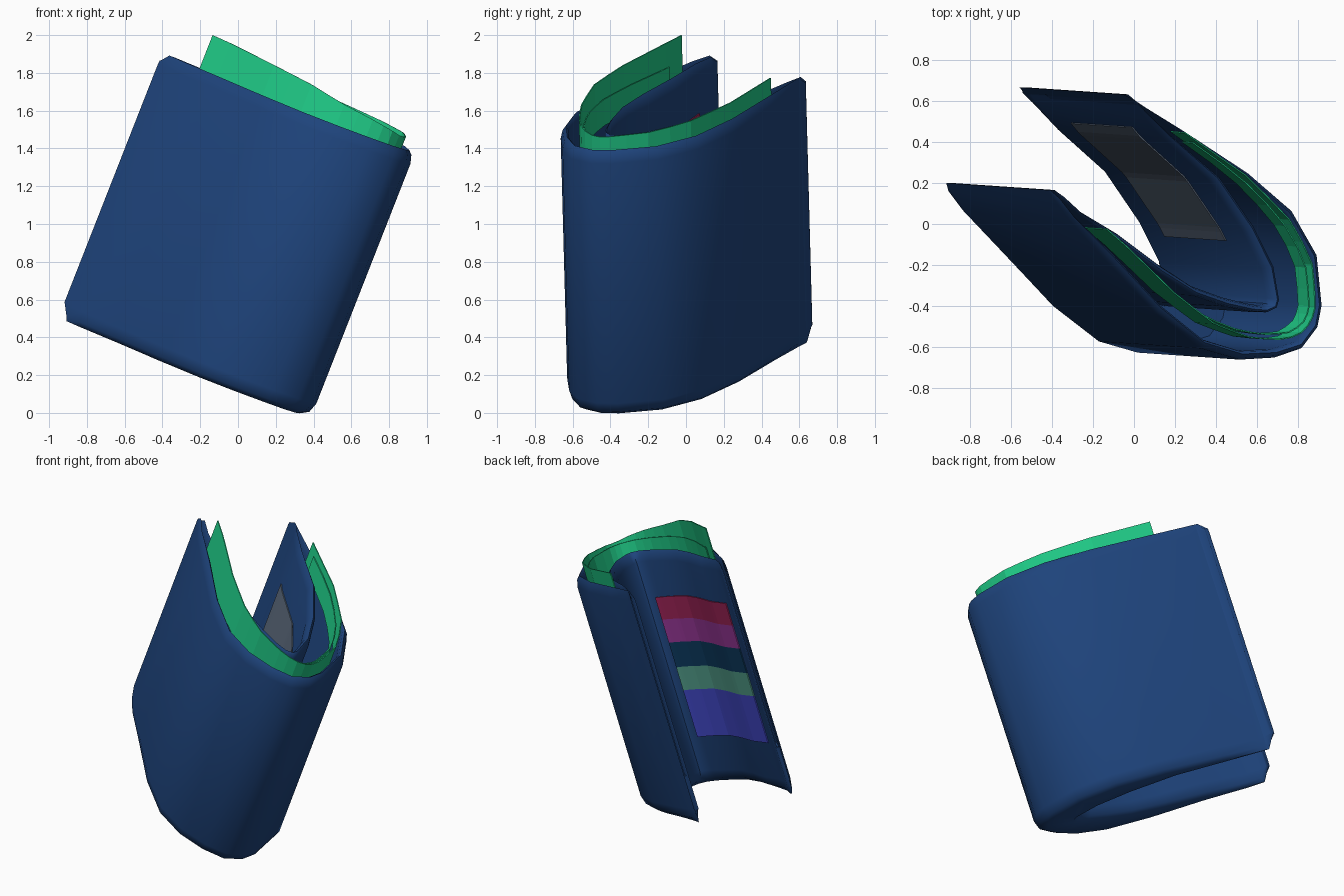
import bpy, bmesh, math
from mathutils import Vector

if "Cube" in bpy.data.objects:
    bpy.data.objects.remove(bpy.data.objects["Cube"])

U = Vector((0.365, -0.025, 0.93))   # wallet's leaning height direction
L = 1.51                            # wallet height along U

# Folded cross-section at the rim: outer skin and inner skin, as seen from above
OUTER = [(-.40, .165), (-.30, .025), (-.12, -.175), (.13, -.44), (.35, -.61), (.54, -.665),
         (.71, -.655), (.84, -.61), (.915, -.51), (.937, -.40), (.912, -.15), (.79, .065),
         (.575, .25), (.26, .455), (.05, .58), (-.045, .633)]
INNER = [(-.37, .165), (-.25, .06), (-.06, -.05), (.14, -.20), (.30, -.305), (.45, -.36),
         (.57, -.39), (.63, -.40), (.665, -.39), (.672, -.365), (.645, -.22), (.55, -.03),
         (.38, .22), (.16, .42), (.06, .54), (-.01, .633)]


def material(name, rgb):
    m = bpy.data.materials.new(name)
    m.diffuse_color = (*rgb, 1)
    m.use_nodes = True
    m.node_tree.nodes["Principled BSDF"].inputs["Base Color"].default_value = m.diffuse_color
    return m


def sample(path, s):
    i = min(int(s), len(path) - 2)
    return Vector(path[i]).lerp(Vector(path[i + 1]), s - i)


def place(p, t):
    """Rim-plane point p moved t down the wallet."""
    return Vector((p.x, p.y, 1.75 - 0.374 * p.x + 0.05 * p.y)) - U * t


def loft(name, rows, mat, closed=False, thickness=0):
    bm = bmesh.new()
    vs = [[bm.verts.new(p) for p in r] for r in rows]
    n = len(rows[0])
    for a, b in zip(vs, vs[1:]):
        for j in range(n if closed else n - 1):
            k = (j + 1) % n
            bm.faces.new((a[j], a[k], b[k], b[j]))
    if closed:
        bm.faces.new(vs[0])
        bm.faces.new(vs[-1])
    bmesh.ops.recalc_face_normals(bm, faces=bm.faces)
    me = bpy.data.meshes.new(name)
    bm.to_mesh(me)
    bm.free()
    me.materials.append(mat)
    ob = bpy.data.objects.new(name, me)
    bpy.context.collection.objects.link(ob)
    if thickness:      # thin sheets stay flat shaded
        mod = ob.modifiers.new("thickness", 'SOLIDIFY')
        mod.thickness = thickness
        mod.offset = 0
        return
    bpy.ops.object.select_all(action='DESELECT')
    ob.select_set(True)
    bpy.context.view_layer.objects.active = ob
    bpy.ops.object.shade_smooth_by_angle(angle=math.radians(50))


def steps(a, b, n):
    return [a + (b - a) * i / n for i in range(n + 1)]


# Leather body: pocket profile (distance from the skin, depth) lofted around the fold
WALL = [(0, L - .08), (0, .065), (.012, .02), (.03, 0), (.042, .012), (.047, .05), (.047, 1.2)]
FOOT = [(.06, L), (.018, L - .025)]
LAST = len(OUTER) - 1
rows = []
for s in [0, .3] + list(range(1, LAST)) + [LAST - .45, LAST]:
    o, i = sample(OUTER, s), sample(INNER, s)
    d = (i - o).length
    k = min(1, d / .16)
    top, low = (.045, .09) if s in (0, LAST) else (0, 0)
    prof = [(w * k, t) for w, t in WALL] + [(d - w * k, t) for w, t in reversed(WALL)]
    prof += [(d - w * k, t) for w, t in reversed(FOOT)] + [(w * k, t) for w, t in FOOT]
    rows.append([place(o + (i - o) * (w / d), min(max(t, top), L - low)) for w, t in prof])
loft("leather_body", rows, material("navy_leather", (.013, .057, .200)), closed=True)

# Banknotes: curved strips standing in the mouth of the pocket
note_green = material("note_green", (.014, .59, .24))


def keyed(keys, s):
    for (a, x), (b, y) in zip(keys, keys[1:]):
        if s <= b:
            return x + (y - x) * (s - a) / (b - a)
    return keys[-1][1]


def note(name, s0, s1, heights, shift):
    side = [(1, .5), (4, .43), (6, .34), (8, .27), (10, .25), (12, .3), (14, .38)]
    rows = []
    for s in steps(s0, s1, 22):
        p = sample(OUTER, s).lerp(sample(INNER, s), keyed(side, s) + shift)
        rows.append([place(p, -keyed(heights, s)), place(p, .1)])
    loft(name, rows, note_green, thickness=.006)


note("front_note", 1.4, 13.05, [(1, .19), (2, .185), (4, .15), (5, .115), (8, .055), (13.3, .09)], 0)
note("rear_note", 1.9, 12.8, [(1, .05), (13, .04)], .09)


# Card faces and window: thin plates on the inner skin
def plate(name, s0, s1, t0, t1, mat, shear=0):
    rows = []
    for f in steps(0, 1, 24):
        s = s0 + (s1 - s0) * f
        p = sample(INNER, s)
        tan = sample(INNER, min(s + .2, 15)) - sample(INNER, s - .2)
        p = p + Vector((-tan.y, tan.x)).normalized() * .005
        rows.append([place(p, t0 + shear * f), place(p, t1 + shear * f)])
    loft(name, rows, mat, thickness=.006)


CARDS = [("crimson", (.37, .019, .105), .28, .425), ("plum", (.34, .042, .34), .425, .575),
         ("deep_teal", (.004, .046, .125), .575, .735), ("sage", (.093, .37, .28), .735, .885),
         ("indigo", (.058, .07, .62), .885, 1.19)]
for name, rgb, t0, t1 in CARDS:
    plate(name + "_card", 1.0, 6.6, t0, t1, material(name, rgb), .02)
plate("id_window", 13.4, 10.7, .34, 1.16, material("slate_window", (.10, .135, .19)))
